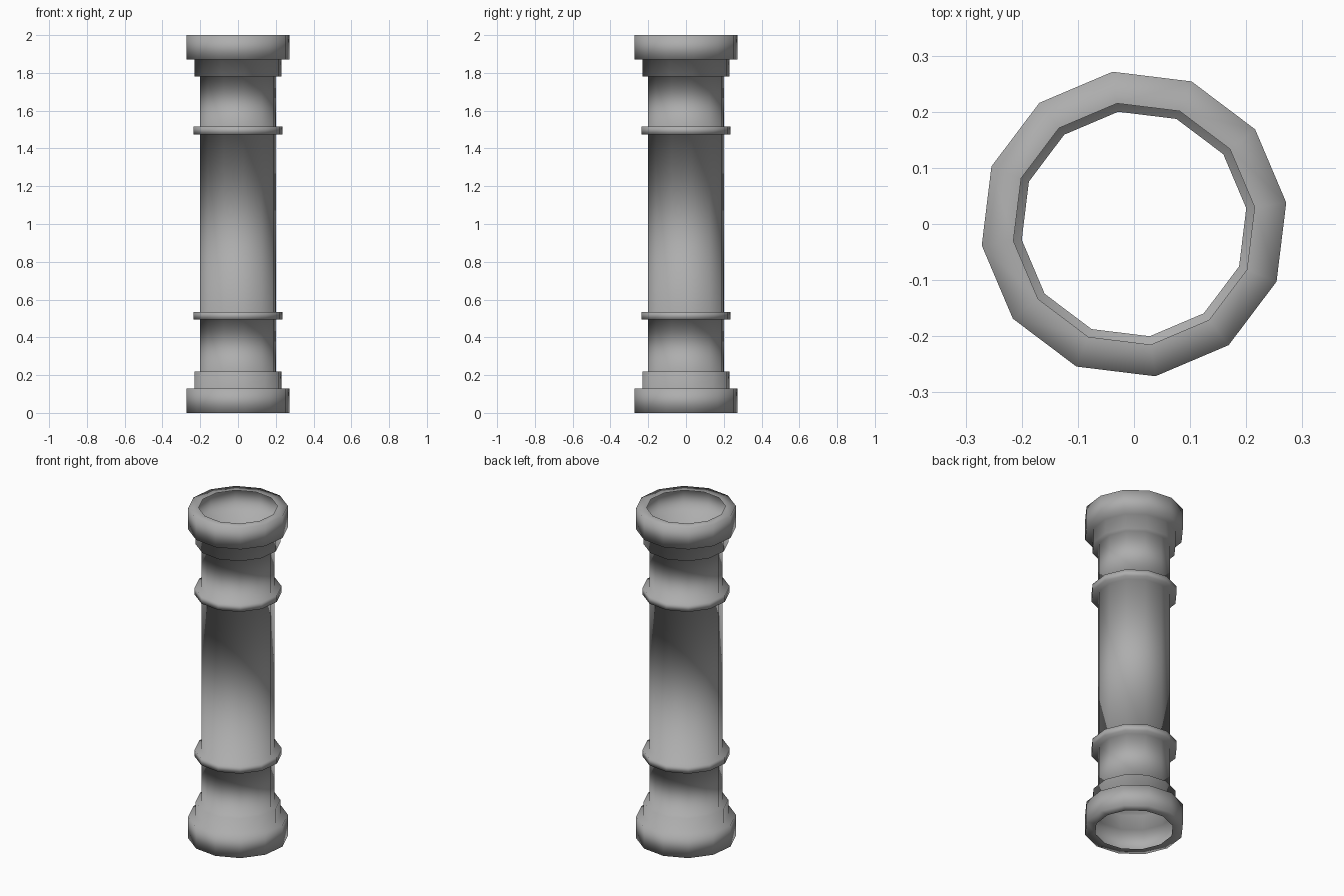
import bpy
import bmesh
from math import cos, sin, tau, radians

cube = bpy.data.objects.get("Cube")
if cube:
    bpy.data.objects.remove(cube, do_unlink=True)

SIDES = 12
TURN = radians(8)
RIM, COLLAR, NECK, BAND, BODY = 0.217, 0.274, 0.233, 0.239, 0.202

# Grey pipe material
grey = bpy.data.materials.new("pipe_grey")
grey.use_nodes = True
colour = (0.42, 0.42, 0.42, 1)
grey.diffuse_color = colour
grey.node_tree.nodes["Principled BSDF"].inputs["Base Color"].default_value = colour

# Lower half of the outline: open rim, collar, neck, raised band
lower = [(RIM, 0), (COLLAR, 0), (COLLAR, 0.13), (NECK, 0.13), (NECK, 0.22),
         (BODY, 0.22), (BODY, 0.495), (BAND, 0.495), (BAND, 0.535), (BODY, 0.535)]
# Upper half: the same steps in reverse, the bands sitting slightly off centre
upper = [(r, 2 - z if z < 0.4 else 2.01 - z) for r, z in reversed(lower)]
profile = lower + upper


def lathe(name, outline):
    """Turn an outline into an open, thin-walled twelve-sided shell."""
    bm = bmesh.new()
    rings = []
    for r, z in outline:
        angles = [TURN + tau * i / SIDES for i in range(SIDES)]
        rings.append([bm.verts.new((r * cos(a), r * sin(a), z)) for a in angles])
    for low, high in zip(rings, rings[1:]):
        for i in range(SIDES):
            j = (i + 1) % SIDES
            bm.faces.new((low[i], low[j], high[j], high[i])).smooth = True
    mesh = bpy.data.meshes.new(name)
    bm.to_mesh(mesh)
    bm.free()
    mesh.materials.append(grey)
    obj = bpy.data.objects.new(name, mesh)
    bpy.context.collection.objects.link(obj)
    return obj


lathe("pipe_shell", profile)
